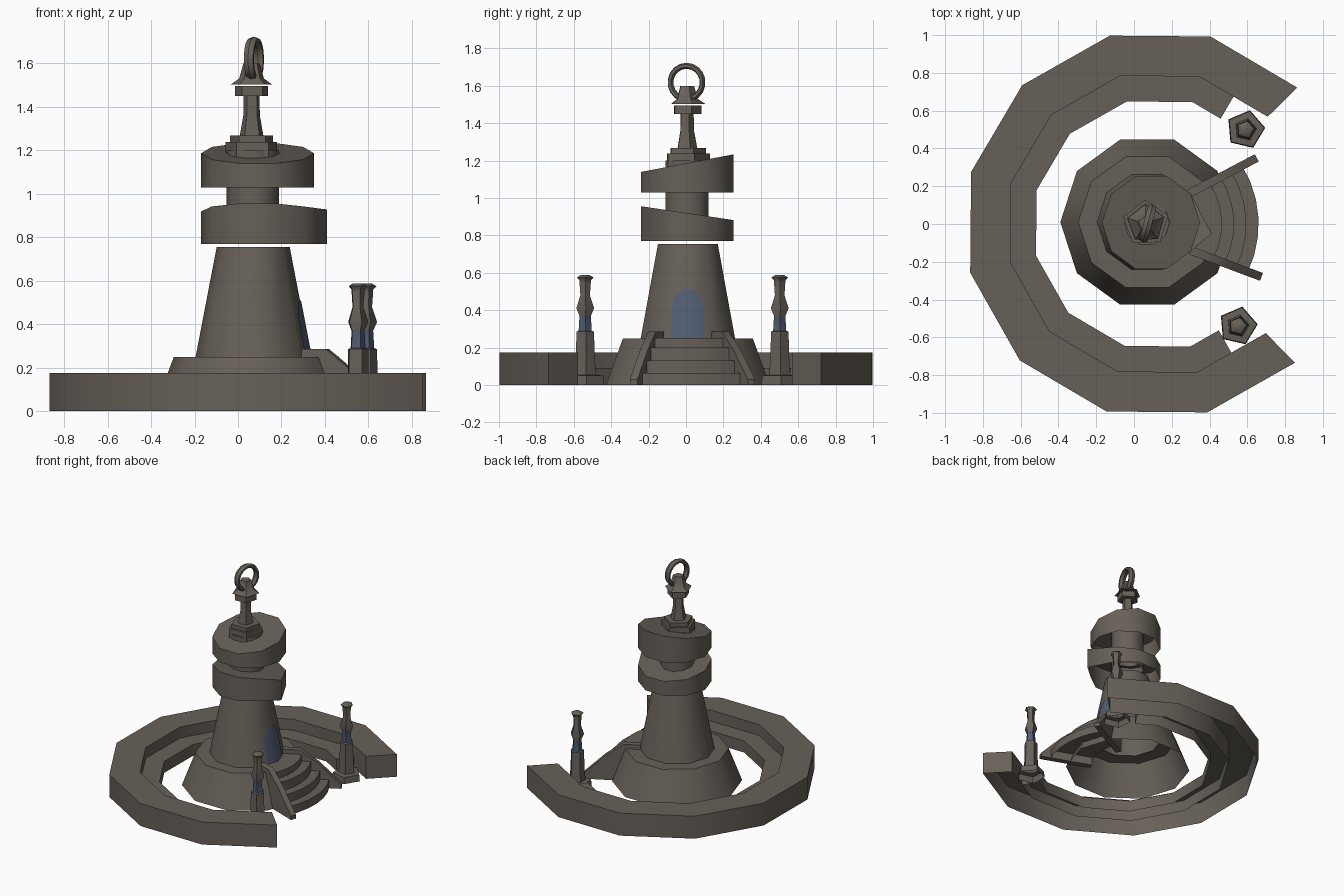
import bpy, bmesh, math
from mathutils import Vector

if "Cube" in bpy.data.objects:
    bpy.data.objects.remove(bpy.data.objects["Cube"])


def material(name, rgb):
    m = bpy.data.materials.new(name)
    m.diffuse_color = (*rgb, 1)
    m.use_nodes = True
    m.node_tree.nodes["Principled BSDF"].inputs["Base Color"].default_value = m.diffuse_color
    return m


STONE = material("weathered_stone", (0.135, 0.117, 0.098))
BLUE = material("slate_blue", (0.085, 0.11, 0.17))


def make(name, verts, faces, mats=(STONE,), smooth=True):
    me = bpy.data.meshes.new(name)
    me.from_pydata(verts, [], faces)
    bm = bmesh.new()
    bm.from_mesh(me)
    bmesh.ops.recalc_face_normals(bm, faces=bm.faces)
    bm.to_mesh(me)
    bm.free()
    for m in mats:
        me.materials.append(m)
    ob = bpy.data.objects.new(name, me)
    bpy.context.collection.objects.link(ob)
    if smooth:
        bpy.context.view_layer.objects.active = ob
        ob.select_set(True)
        bpy.ops.object.shade_smooth_by_angle(angle=math.radians(40))
        ob.select_set(False)
    return ob


def lathe(name, profile, n, cx, cy, phase=0, cap_top=True, cap_bottom=False, **kw):
    """Turn an (r, z) profile into an n-sided solid."""
    verts, faces = [], []
    for r, z in profile:
        for i in range(n):
            a = math.radians(phase) + 2 * math.pi * i / n
            verts.append((cx + r * math.cos(a), cy + r * math.sin(a), z))
    for k in range(len(profile) - 1):
        for i in range(n):
            j = (i + 1) % n
            faces.append((k * n + i, k * n + j, k * n + n + j, k * n + n + i))
    if cap_top:
        faces.append(tuple(range(len(verts) - n, len(verts))))
    if cap_bottom:
        faces.append(tuple(reversed(range(n))))
    return make(name, verts, faces, **kw)


def sweep(name, section, path, cap=None):
    """Sweep an (r, z) section along plan directions around the wall centre."""
    m = len(section)
    verts = [(0.13 + r * d.x, r * d.y, z) for d in path for r, z in section]
    faces = [(i * m + k, i * m + k + 1, i * m + m + k + 1, i * m + m + k)
             for i in range(len(path) - 1) for k in range(m - 1)]
    faces += [tuple(range(m)), tuple(range(len(verts) - m, len(verts)))]
    return make(name, verts, faces)


# Curved outer wall with a lower inner ledge, hollow underneath
dirs = [Vector((math.cos(math.radians(a)), math.sin(math.radians(a))))
        for a in (44.5 + 30 * i for i in range(10))]
sweep("outer_wall", [(1.03, 0), (1.03, 0.175), (0.81, 0.175), (0.81, 0)], dirs)
short = [(dirs[0] + dirs[1]) / 2] + dirs[1:-1] + [(dirs[-1] + dirs[-2]) / 2]
sweep("inner_ledge", [(0.81, 0), (0.81, 0.09), (0.67, 0.09), (0.67, 0)], short)

# Tower base and body
CX, CY = 0.07, 0.01
lathe("tower_base", [(0.46, 0), (0.365, 0.25), (0.25, 0.25)], 10, CX, CY, cap_top=False)
lathe("tower_body", [(0.265, 0.25), (0.168, 0.755)], 10, CX, CY)


# Two floating collars with tilted tops
def collar(name, z0, mid, slope, spur=False):
    ob = lathe(name, [(0.26, z0), (0.26, mid), (0.1, mid)], 10, 0.09, 0.008, cap_top=False)
    for v in ob.data.vertices:
        if spur and v.co.x > 0.33:
            v.co.x, v.co.y = 0.41, -0.05
        if v.co.z > z0 + 0.05:
            v.co.z = mid + slope * v.co.y


collar("lower_collar", 0.77, 0.92, -0.15, True)
collar("upper_collar", 1.03, 1.185, 0.19)
lathe("collar_core", [(0.12, 0.85), (0.12, 1.2)], 10, 0.068, 0.005)

# Spire and its cap
SX, SY = 0.063, 0.003
lathe("spire", [(0.125, 1.15), (0.125, 1.238), (0.105, 1.238), (0.105, 1.268), (0.057, 1.268),
                (0.04, 1.36), (0.038, 1.45), (0.08, 1.45), (0.08, 1.495)], 5, SX, SY, 20)
lathe("spire_cap", [(0.1, 1.503), (0.06, 1.53), (0.04, 1.6)], 5, SX, SY, 20, cap_bottom=True)

# Ring on the top
bpy.ops.mesh.primitive_torus_add(major_segments=18, minor_segments=6, major_radius=0.089,
                                 minor_radius=0.016, location=(0.073, 0.003, 1.618))
ring = bpy.context.object
ring.name = "top_ring"
ring.scale.z = 1.6
ring.rotation_euler = (0, math.pi / 2, math.radians(-15))
ring.data.materials.append(STONE)
bpy.ops.object.shade_smooth_by_angle(angle=math.radians(40))

# Arched doorway plate hugging the tower wall
rows = [(0.25, 0.09), (0.42, 0.085), (0.46, 0.075), (0.49, 0.055), (0.51, 0.025)]
verts, faces = [], []
for z, w in rows:
    rad = 0.265 - (z - 0.25) * 0.192
    for y in (-w, 0, w):
        verts.append((CX + rad - abs(y) * math.tan(math.radians(18)) + 0.005, y + CY, z))
for k in range(len(rows) - 1):
    for i in range(2):
        b = k * 3 + i
        faces.append((b, b + 1, b + 4, b + 3))
make("doorway", verts, faces, mats=(BLUE,))

# Curved stairs
for s, (r, z0, z1) in enumerate([(0.59, 0, 0.065), (0.525, 0.065, 0.13),
                                 (0.46, 0.13, 0.2), (0.395, 0.2, 0.252)]):
    verts, faces, n = [], [], 7
    for i in range(n):
        a = math.radians(-26 + 58 * i / (n - 1))
        c, q = math.cos(a), math.sin(a)
        verts += [(CX + r * c, r * q, z0), (CX + r * c, r * q, z1), (CX + 0.25 * c, 0.25 * q, z1)]
    for i in range(n - 1):
        for k in range(2):
            b = i * 3 + k
            faces.append((b, b + 1, b + 4, b + 3))
    make("stair_tread_%d" % (s + 1), verts, faces)


# Sloping stair side walls
def side_wall(name, start, end):
    a, b = Vector(start), Vector(end)
    d = (b - a).normalized()
    length = (b - a).length
    side = Vector((-d.y, d.x)) * 0.022
    prof = [(0, 0), (0, 0.285), (0.12, 0.285), (length * 0.6, 0.19),
            (length, 0.03), (length, 0)]
    n = len(prof)
    verts = []
    for sgn in (-1, 1):
        for t, z in prof:
            p = a + d * t + side * sgn
            verts.append((p.x, p.y, z))
    faces = [tuple(range(n)), tuple(range(n, 2 * n))]
    faces += [(i, (i + 1) % n, n + (i + 1) % n, n + i) for i in range(n)]
    make(name, verts, faces)


side_wall("stair_wall_left", (0.28, 0.155), (0.65, 0.35))
side_wall("stair_wall_right", (0.30, -0.14), (0.675, -0.28))

# Gate pillars with a blue waist band
pillar = [(0.105, 0), (0.1, 0.05), (0.06, 0.055), (0.052, 0.16), (0.05, 0.285), (0.037, 0.29),
          (0.032, 0.37), (0.05, 0.41), (0.027, 0.48), (0.032, 0.55), (0.032, 0.56),
          (0.047, 0.575), (0.025, 0.588)]
for name, x, y in (("gate_pillar_back", 0.59, 0.5), ("gate_pillar_front", 0.55, -0.54)):
    ob = lathe(name, pillar, 5, x, y, 5, mats=(STONE, BLUE))
    for f in ob.data.polygons:
        if 0.287 < f.center.z < 0.37:
            f.material_index = 1
